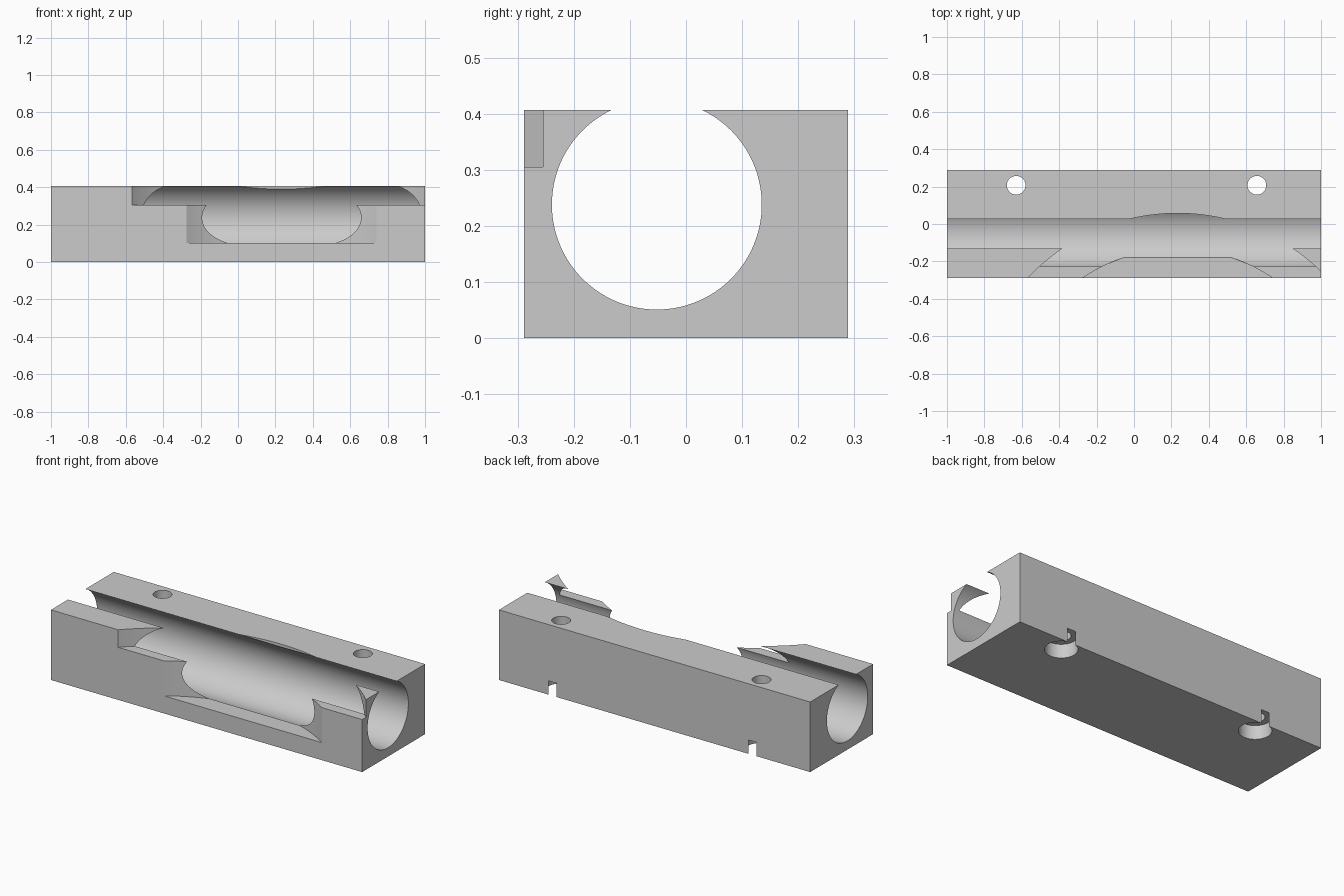
import bpy, math

if "Cube" in bpy.data.objects:
    bpy.data.objects.remove(bpy.data.objects["Cube"], do_unlink=True)

WIDTH, DEPTH, HEIGHT = 2.0, 0.577, 0.407

grey = bpy.data.materials.new("light_grey")
grey.use_nodes = True
grey.diffuse_color = (0.6, 0.6, 0.6, 1)
grey.node_tree.nodes["Principled BSDF"].inputs["Base Color"].default_value = (0.6, 0.6, 0.6, 1)

# Main block
bpy.ops.mesh.primitive_cube_add(size=1, location=(0, 0, HEIGHT / 2))
block = bpy.context.object
block.name = "bored_block"
block.scale = (WIDTH, DEPTH, HEIGHT)
bpy.ops.object.transform_apply(location=True, rotation=True, scale=True)
block.data.materials.append(grey)

cutters = []


def cut_cylinder(name, radius, length, location, rotation=(0, 0, 0), sides=128):
    """Subtract a cylinder from the block."""
    bpy.ops.mesh.primitive_cylinder_add(vertices=sides, radius=radius, depth=length,
                                        location=location, rotation=rotation)
    cutter = bpy.context.object
    cutter.name = name
    cutter.hide_render = True
    cutter.data.materials.append(grey)
    mod = block.modifiers.new(name, 'BOOLEAN')
    mod.operation = 'DIFFERENCE'
    mod.solver = 'EXACT'
    mod.object = cutter
    cutters.append(cutter)


def cut_upright(name, radius, x, y, bottom, top, sides=64):
    cut_cylinder(name, radius, top - bottom, (x, y, (bottom + top) / 2), sides=sides)


# Lengthwise bore, open along the top
cut_cylinder("bore_cutter", 0.187, 3, (0, -0.052, 0.238), (0, math.pi / 2, 0))

# Two concentric round steps swept into the front
cut_upright("upper_step_cutter", 1.1, 0.233, -1.043, 0.305, 0.6, 360)
cut_upright("lower_step_cutter", 0.905, 0.233, -1.038, 0.102, 0.7, 360)

# Bolt holes with counterbores that break through the back face
for side, x in (("right", -0.63), ("left", 0.657)):
    cut_upright(side + "_bolt_hole_cutter", 0.05, x, 0.207, -0.2, 0.8)
    cut_upright(side + "_counterbore_cutter", 0.0855, x, 0.207, -0.1, 0.08)

# Apply the cuts and tidy up
bpy.ops.object.select_all(action='DESELECT')
block.select_set(True)
bpy.context.view_layer.objects.active = block
for mod in list(block.modifiers):
    bpy.ops.object.modifier_apply(modifier=mod.name)
for cutter in cutters:
    bpy.data.objects.remove(cutter, do_unlink=True)
bpy.ops.object.shade_smooth_by_angle(angle=math.radians(25))
